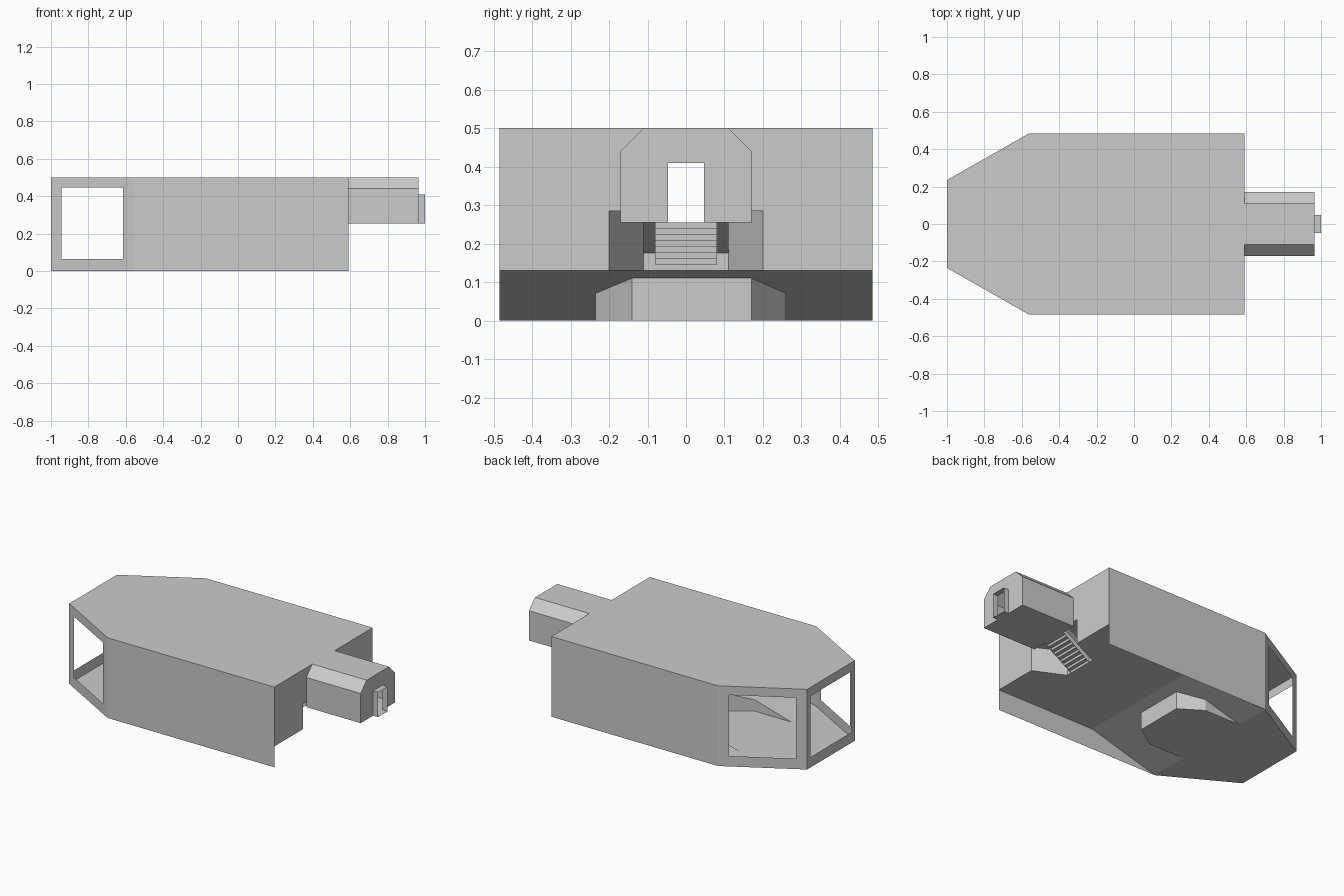
import bpy
import bmesh
from mathutils import Vector

cube = bpy.data.objects.get("Cube")
if cube:
    bpy.data.objects.remove(cube, do_unlink=True)

GREY = (0.6, 0.6, 0.6, 1)
mat = bpy.data.materials.new("plain grey")
mat.use_nodes = True
mat.diffuse_color = GREY
bsdf = next(n for n in mat.node_tree.nodes if n.type == 'BSDF_PRINCIPLED')
bsdf.inputs["Base Color"].default_value = GREY
bsdf.inputs["Roughness"].default_value = 0.8


def sheet(name, polygons):
    """One flat-shaded object made of flat polygons, welded where they meet."""
    bm = bmesh.new()
    for poly in polygons:
        bm.faces.new([bm.verts.new(p) for p in poly])
    bmesh.ops.remove_doubles(bm, verts=bm.verts, dist=0.0005)
    bmesh.ops.recalc_face_normals(bm, faces=bm.faces)
    mesh = bpy.data.meshes.new(name)
    bm.to_mesh(mesh)
    bm.free()
    mesh.materials.append(mat)
    obj = bpy.data.objects.new(name, mesh)
    bpy.context.collection.objects.link(obj)
    return obj


def upright(a, b, low, high):
    """Vertical quad over the plan segment a-b."""
    return [(*a, low), (*b, low), (*b, high), (*a, high)]


def framed(a, b, low, high, t0, t1, w0, w1):
    """Vertical panel with a rectangular opening, as four quads."""
    a, b = Vector(a), Vector(b)
    outer = upright(a, b, low, high)
    inner = upright(a.lerp(b, t0), a.lerp(b, t1), w0, w1)
    return [[outer[i], outer[(i + 1) % 4], inner[(i + 1) % 4], inner[i]]
            for i in range(4)]


def mirror(polygons):
    return [[(p[0], -p[1], p[2]) for p in poly] for poly in polygons]


BACK, BEND, NOSE, END = 0.59, -0.56, -1.0, 0.965
W, NW, H = 0.485, 0.235, 0.5
DECK, RAMP_TOP, LANDING = 0.13, -0.10, 0.255
WELL = 0.40

# Hull roof and walls, with nose windows
plan = [(BACK, -W), (BACK, W), (BEND, W), (NOSE, NW), (NOSE, -NW), (BEND, -W)]
sheet("roof", [[(x, y, H) for x, y in plan]])
side = [upright((BACK, W), (BEND, W), 0, H)]
sheet("left_side_wall", side)
sheet("right_side_wall", mirror(side))
angled = framed((BEND, W), (NOSE, NW), 0, H, 0.125, 0.875, 0.065, 0.445)
sheet("left_window_wall", angled)
sheet("right_window_wall", mirror(angled))
sheet("nose_window_wall", framed((NOSE, NW), (NOSE, -NW), 0, H, 0.07, 0.93, 0.065, 0.445))

# Rear wall, open around the passage and the stair recess
half = [(W, DECK), (0.2, DECK), (0.2, 0.285), (0.17, 0.285), (0.17, 0.44), (0.11, H), (W, H)]
rear = [[(BACK, y, z) for y, z in half]]
sheet("rear_wall", rear + mirror(rear))

# Floors: raised deck, ramp, lower floor with a sunken bay
bay = [(BEND, 0.26), (-0.31, 0.26), (-0.17, 0.17), (-0.17, -0.14), (-0.31, -0.235), (BEND, -0.235)]


def ramp_z(x):
    return DECK * (x - BEND) / (RAMP_TOP - BEND)


deck = [(BACK, -0.2), (WELL, -0.11), (WELL, 0.11), (BACK, 0.2),
        (BACK, W), (RAMP_TOP, W), (RAMP_TOP, -W), (BACK, -W)]
sheet("raised_deck", [[(x, y, DECK) for x, y in deck]])
ramp = [(RAMP_TOP, W), (BEND, W)] + bay + [(BEND, -W), (RAMP_TOP, -W)]
sheet("ramp", [[(x, y, ramp_z(x)) for x, y in ramp]])
lower = bay + [(BEND, -W), (NOSE, -NW), (NOSE, NW), (BEND, W)]
sheet("lower_floor", [[(x, y, 0) for x, y in lower]])
walls = []
for a, b in zip(bay, bay[1:]):
    quad = [(*a, 0), (*b, 0), (*b, ramp_z(b[0])), (*a, ramp_z(a[0]))]
    walls.append([p for i, p in enumerate(quad) if p != quad[i - 1]])
sheet("sunken_bay_walls", walls)

# Stairs from the deck up to the passage
STEPS, SW = 8, 0.08
run, rise = (BACK - WELL) / STEPS, (LANDING - DECK) / STEPS
stairs = []
for i in range(STEPS):
    x, z = WELL + i * run, DECK + i * rise
    stairs.append(upright((x, -SW), (x, SW), z, z + rise))
    stairs.append([(x, -SW, z + rise), (x, SW, z + rise),
                   (x + run, SW, z + rise), (x + run, -SW, z + rise)])
sheet("stairs", stairs)

# Stair flanks: splayed recess wall, kerb and sloping rail
flank = [upright((BACK, 0.2), (WELL, 0.11), DECK, 0.285),
         upright((WELL, 0.11), (WELL, SW), DECK, 0.175),
         [(WELL, SW, 0.175), (WELL, 0.11, 0.175), (BACK, 0.11, 0.285), (BACK, SW, 0.285)],
         [(WELL, SW, DECK), (BACK, SW, LANDING), (BACK, SW, 0.285), (WELL, SW, 0.175)]]
sheet("left_stair_flank", flank)
sheet("right_stair_flank", mirror(flank))

# Passage with bevelled roof
section = [(0.17, LANDING), (0.17, 0.44), (0.11, H), (-0.11, H), (-0.17, 0.44), (-0.17, LANDING)]
sheet("passage_shell", [[(BACK, *a), (END, *a), (END, *b), (BACK, *b)]
                        for a, b in zip(section, section[1:] + section[:1])])

# Passage end wall and projecting door surround
DW, DH = 0.047, 0.41
door = [(DW, LANDING), (DW, DH), (-DW, DH), (-DW, LANDING)]
sheet("passage_end_wall", [[(END, y, z) for y, z in section + door[::-1]]])
sheet("door_surround", [[(END, *a), (1.0, *a), (1.0, *b), (END, *b)]
                        for a, b in zip(door, door[1:] + door[:1])])
